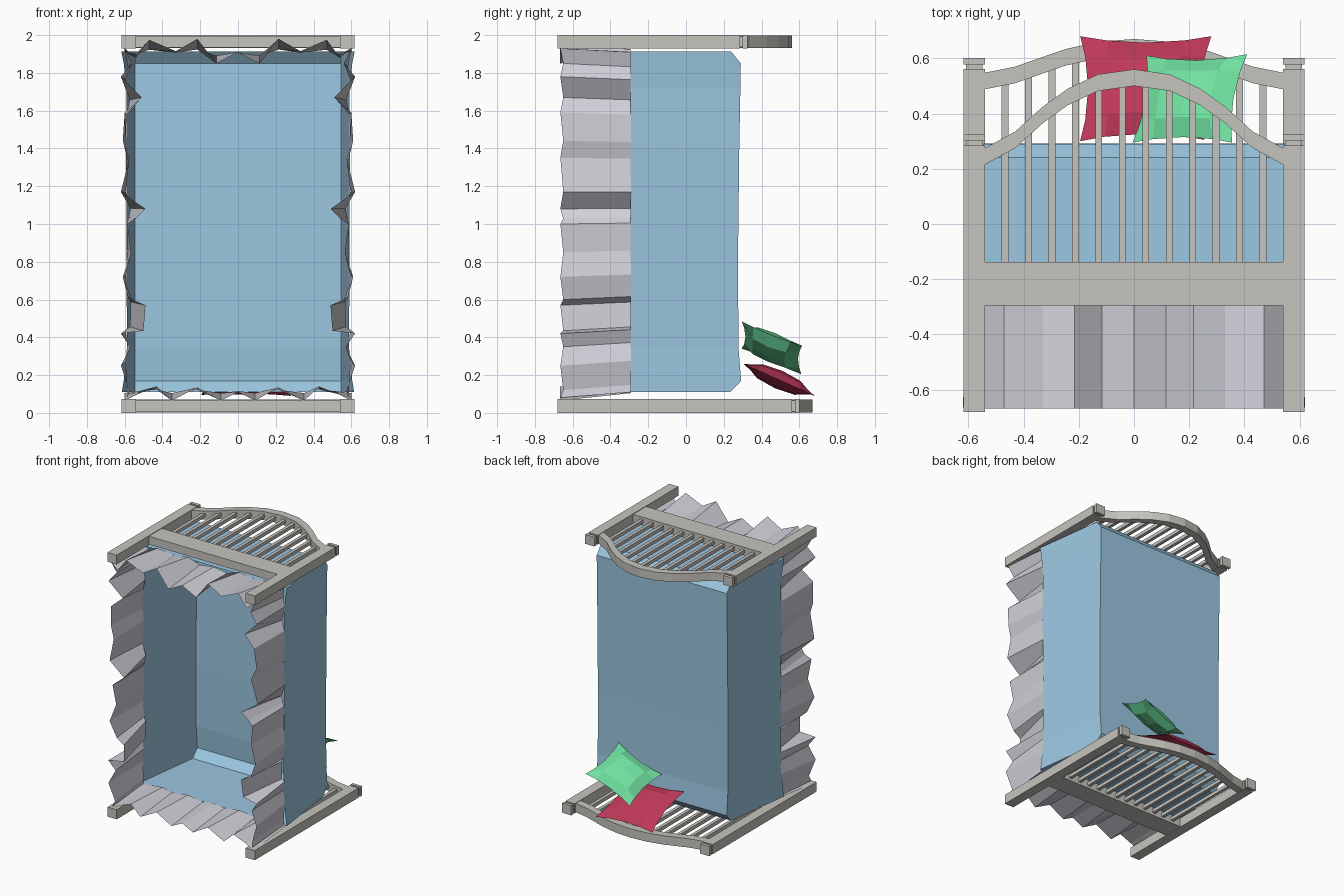
import bpy
from mathutils import Vector

if "Cube" in bpy.data.objects:
    bpy.data.objects.remove(bpy.data.objects["Cube"])


def material(name, rgb):
    m = bpy.data.materials.new(name)
    m.diffuse_color = (*rgb, 1)
    m.use_nodes = True
    m.node_tree.nodes["Principled BSDF"].inputs["Base Color"].default_value = m.diffuse_color
    return m


WOOD = material("painted_wood", (0.56, 0.55, 0.51))
BLUE = material("blue_sheet", (0.33, 0.57, 0.75))
LINEN = material("pale_skirt", (0.62, 0.62, 0.68))
RED = material("crimson", (0.52, 0.04, 0.10))
GREEN = material("mint", (0.16, 0.75, 0.35))


def mesh(name, verts, faces, mat):
    me = bpy.data.meshes.new(name)
    me.from_pydata(verts, [], faces)
    me.materials.append(mat)
    ob = bpy.data.objects.new(name, me)
    bpy.context.collection.objects.link(ob)
    return ob


def box(name, x0, x1, y0, y1, z0, z1):
    v = [(x, y, z) for x in (x0, x1) for y in (y0, y1) for z in (z0, z1)]
    f = [(0, 1, 3, 2), (4, 6, 7, 5), (0, 4, 5, 1), (2, 3, 7, 6), (0, 2, 6, 4), (1, 5, 7, 3)]
    return mesh(name, v, f, WOOD)


def height_at(pts, x):
    x = abs(x)
    for (xa, ya), (xb, yb) in zip(pts, pts[1:]):
        if xa <= x <= xb:
            return ya + (yb - ya) * (x - xa) / (xb - xa)
    return pts[-1][1]


# End boards: posts with caps, wide rail, slats and arched top rail
def end_board(name, z0, z1, post_top, arch):
    for s, side in ((-1, "left"), (1, "right")):
        a, b = sorted((s * 0.54, s * 0.617))
        box(f"{name}_{side}_post", a, b, -0.68, post_top - 0.04, z0, z1)
        box(f"{name}_{side}_neck", a + 0.008, b - 0.008, post_top - 0.04, post_top - 0.025, z0 + 0.008, z1 - 0.008)
        box(f"{name}_{side}_cap", a, b, post_top - 0.025, post_top, z0, z1)
    box(f"{name}_rail", -0.54, 0.54, -0.295, -0.138, z0 + 0.004, z1 - 0.004)
    zm = (z0 + z1) / 2
    for i in range(12):
        x = (i - 5.5) * 0.085
        box(f"{name}_slat_{i + 1}", x - 0.0125, x + 0.0125, -0.14, height_at(arch, x) + 0.015, zm - 0.013, zm + 0.013)
    line = [(-x, y) for x, y in reversed(arch[1:])] + arch
    v, f = [], []
    for x, y in line:
        v += [(x, y, z0 + 0.003), (x, y + 0.06, z0 + 0.003), (x, y + 0.06, z1 - 0.003), (x, y, z1 - 0.003)]
    for i in range(len(line) - 1):
        for k in range(4):
            f.append((4 * i + k, 4 * i + (k + 1) % 4, 4 * i + 4 + (k + 1) % 4, 4 * i + 4 + k))
    mesh(f"{name}_arch", v, f, WOOD)


end_board("headboard", 0.0, 0.073, 0.602,
          [(0, 0.61), (0.13, 0.60), (0.25, 0.573), (0.33, 0.545), (0.43, 0.51), (0.54, 0.488)])
end_board("footboard", 1.93, 2.0, 0.325,
          [(0, 0.50), (0.13, 0.482), (0.24, 0.43), (0.33, 0.365), (0.43, 0.275), (0.54, 0.215)])

# Sheet: open shell lofted along z from (z, top y, rim x)
stations = [(0.11, 0.235, 0.615), (0.17, 0.292, 0.605), (0.34, 0.278, 0.588), (0.8, 0.275, 0.59),
            (1.4, 0.282, 0.592), (1.72, 0.288, 0.59), (1.85, 0.29, 0.605), (1.912, 0.24, 0.617)]
v, f = [], []
for z, y, r in stations:
    v += [(-r, -0.295, z), (-0.545, y, z), (0.545, y, z), (r, -0.295, z)]
for i in range(len(stations) - 1):
    for k in range(3):
        f.append((4 * i + k, 4 * i + k + 1, 4 * i + k + 5, 4 * i + k + 4))
n = len(v)
f += [(3, 2, 1, 0), (n - 4, n - 3, n - 2, n - 1)]
mesh("sheet", v, f, BLUE)


# Pleated skirt: strips whose top edge is calm and lower edge zigzags
def skirt(name, tops, bottoms):
    m = len(tops)
    mesh(name, tops + bottoms, [(i, i + 1, m + i + 1, m + i) for i in range(m - 1)], LINEN)


side = [(0.08, 0.585), (0.12, 0.575), (0.25, 0.62), (0.35, 0.57), (0.42, 0.62), (0.435, 0.50), (0.57, 0.49),
        (0.60, 0.56), (0.72, 0.61), (0.85, 0.565), (1.0, 0.585), (1.03, 0.54), (1.08, 0.49), (1.17, 0.62),
        (1.35, 0.575), (1.44, 0.61), (1.59, 0.60), (1.67, 0.51), (1.78, 0.62), (1.85, 0.56), (1.93, 0.60)]
for s, label in ((-1, "left"), (1, "right")):
    skirt(f"{label}_skirt",
          [(s * (0.585 + 0.2 * (x - 0.57)), -0.29, 0.11 + (z - 0.08) * 0.973) for z, x in side],
          [(s * x, -0.665 + 0.015 * (i % 2), z) for i, (z, x) in enumerate(side)])

foot = [(0, 1.91), (0.115, 1.85), (0.215, 1.98), (0.33, 1.915), (0.47, 1.975), (0.54, 1.88), (0.60, 1.93)]
head = [(0, 0.11), (0.09, 0.065), (0.215, 0.135), (0.35, 0.065), (0.43, 0.14), (0.53, 0.10), (0.60, 0.065)]
for name, half, zt in (("foot_skirt", foot, 1.905), ("head_skirt", head, 0.118)):
    full = [(-x, z) for x, z in reversed(half[1:])] + half
    skirt(name, [(x, -0.29, zt + 0.25 * (z - zt)) for x, z in full],
          [(x, -0.668, z) for x, z in full])


# Pillows: grid spanned by four corners, edges drawn in, both faces bulged
def pillow(name, corners, bulge, mat):
    a, b, c, d = (Vector(p) for p in corners)
    normal = (b - a).cross(d - a).normalized()
    ts = [0, 0.2, 0.5, 0.8, 1]
    v, f = [], []
    for side in (1, -1):
        for t in ts:
            for u in ts:
                pu = 0.5 + (u - 0.5) * (1 - 0.5 * t * (1 - t))
                pt = 0.5 + (t - 0.5) * (1 - 0.5 * u * (1 - u))
                p = a.lerp(b, pu).lerp(d.lerp(c, pu), pt)
                h = bulge * (16 * u * (1 - u) * t * (1 - t)) ** 0.5
                v.append(p + normal * h * side)
        o = 0 if side == 1 else 25
        for i in range(4):
            for j in range(4):
                q = (o + 5 * i + j, o + 5 * i + j + 1, o + 5 * i + j + 6, o + 5 * i + j + 5)
                f.append(q if side == 1 else q[::-1])
    mesh(name, v, f, mat)


pillow("crimson_pillow", [(-0.195, 0.30, 0.26), (0.255, 0.305, 0.26), (0.28, 0.68, 0.09), (-0.195, 0.68, 0.095)], 0.05, RED)
pillow("green_pillow", [(-0.005, 0.295, 0.34), (0.355, 0.295, 0.485), (0.41, 0.615, 0.355), (0.045, 0.61, 0.205)], 0.055, GREEN)
